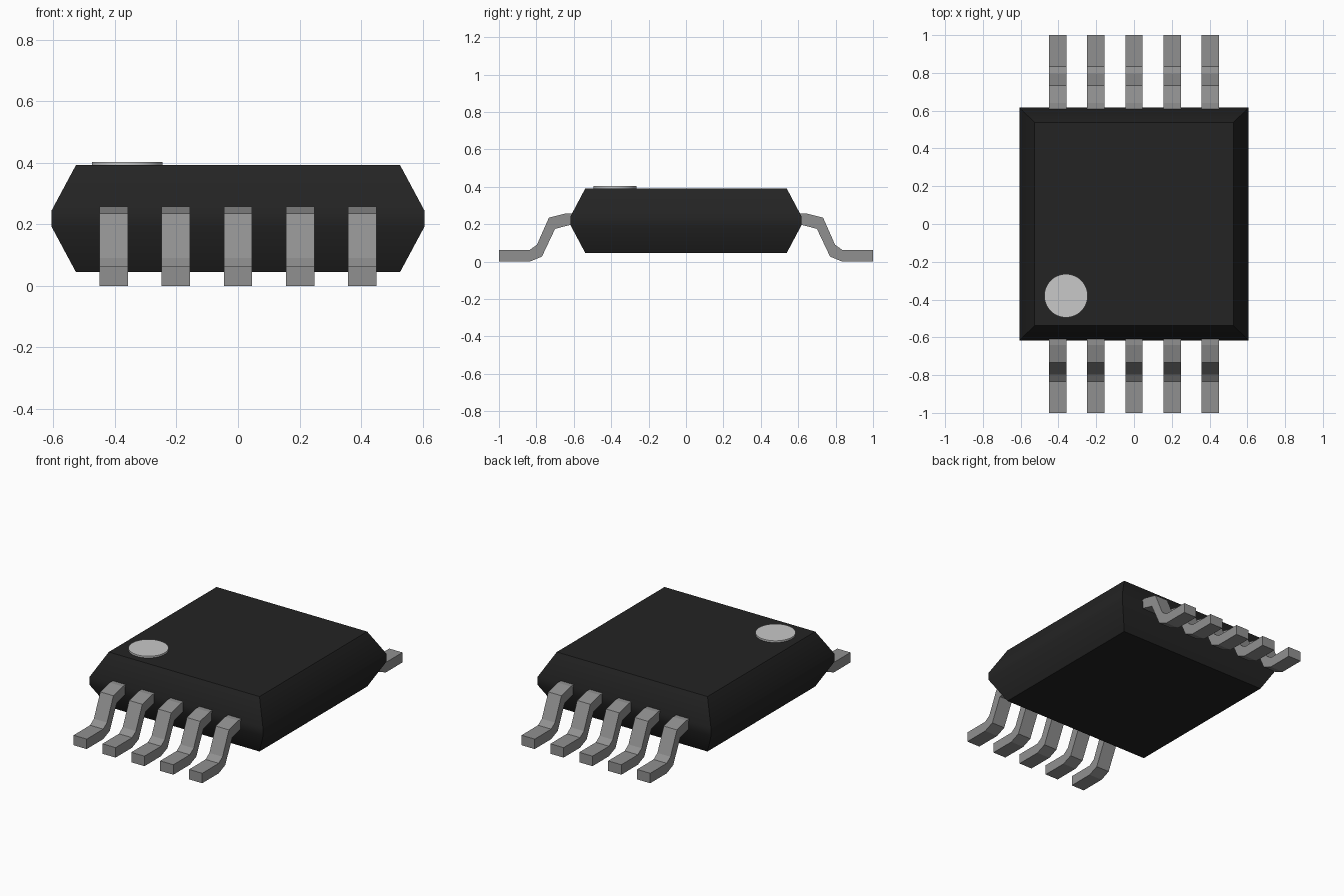
import bpy, bmesh, math

cube = bpy.data.objects.get("Cube")
if cube:
    bpy.data.objects.remove(cube, do_unlink=True)


def material(name, value):
    m = bpy.data.materials.new(name)
    m.use_nodes = True
    col = (value, value, value, 1)
    m.diffuse_color = col
    m.node_tree.nodes["Principled BSDF"].inputs["Base Color"].default_value = col
    return m


black = material("black_plastic", 0.017)
metal = material("grey_metal", 0.28)
pale = material("pale_grey_paint", 0.58)


def finish(bm, name, mat, angle=None):
    bmesh.ops.recalc_face_normals(bm, faces=bm.faces)
    me = bpy.data.meshes.new(name)
    bm.to_mesh(me)
    bm.free()
    me.materials.append(mat)
    ob = bpy.data.objects.new(name, me)
    bpy.context.collection.objects.link(ob)
    if angle:
        bpy.ops.object.select_all(action='DESELECT')
        bpy.context.view_layer.objects.active = ob
        ob.select_set(True)
        bpy.ops.object.shade_smooth_by_angle(angle=math.radians(angle))
    return ob


# Chip body: stacked rectangles (half x, half y, z) with a narrow rim
bm = bmesh.new()
rings = []
for hx, hy, z in [(0.527, 0.538, 0.045), (0.607, 0.617, 0.194),
                  (0.607, 0.617, 0.243), (0.527, 0.538, 0.392)]:
    rings.append([bm.verts.new((sx * hx, sy * hy, z))
                  for sx, sy in [(-1, -1), (1, -1), (1, 1), (-1, 1)]])
for a, b in zip(rings, rings[1:]):
    for i in range(4):
        j = (i + 1) % 4
        bm.faces.new((a[i], a[j], b[j], b[i]))
bm.faces.new(rings[0])
bm.faces.new(rings[-1])
finish(bm, "chip_body", black, 35)

# Pin one marker: thin disc in the front right corner
bm = bmesh.new()
bmesh.ops.create_cone(bm, cap_ends=True, segments=48, radius1=0.115,
                      radius2=0.115, depth=0.014)
bmesh.ops.translate(bm, verts=bm.verts, vec=(-0.36, -0.38, 0.396))
finish(bm, "pin_one_marker", pale, 35)

# Gull wing leads: upper and lower bend lines (y, z), extruded across x
upper = [(0.58, 0.258), (0.64, 0.258), (0.733, 0.235), (0.797, 0.09),
         (0.835, 0.063), (1.0, 0.063)]
lower = [(0.58, 0.196), (0.62, 0.196), (0.70, 0.175), (0.77, 0.027),
         (0.835, 0.0), (1.0, 0.0)]
for side, label in [(-1, "front"), (1, "back")]:
    for k in range(5):
        cx = (k - 2) * 0.202
        bm = bmesh.new()
        rows = [[bm.verts.new((cx + dx, side * y, z))
                 for dx, (y, z) in ((-0.046, u), (0.046, u), (0.046, l), (-0.046, l))]
                for u, l in zip(upper, lower)]
        for a, b in zip(rows, rows[1:]):
            for i in range(4):
                j = (i + 1) % 4
                bm.faces.new((a[i], a[j], b[j], b[i]))
        bm.faces.new(rows[0])
        bm.faces.new(rows[-1])
        finish(bm, f"{label}_lead_{k + 1}", metal)
